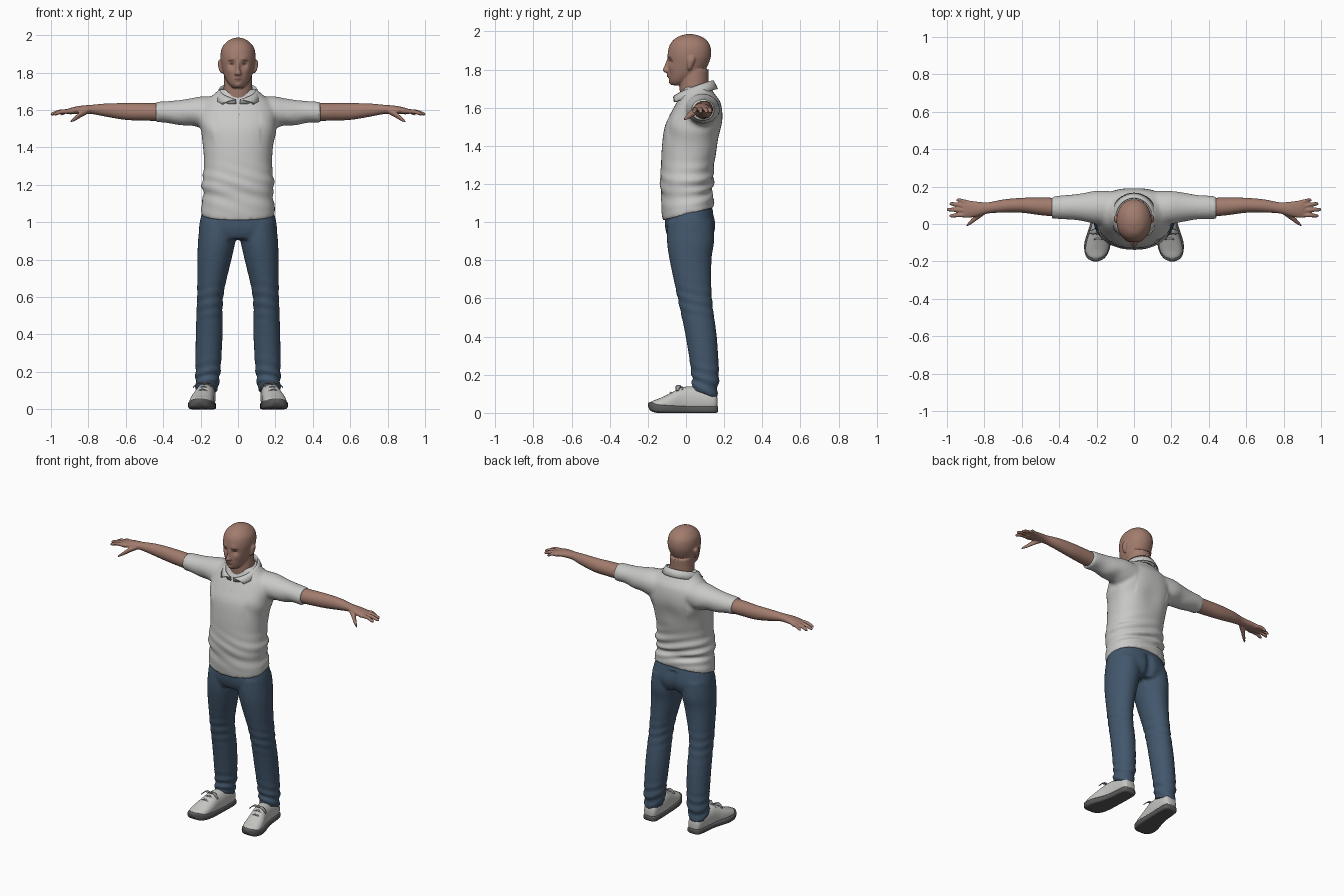
import bpy, bmesh, math
from math import sin, cos, pi, exp
from mathutils import Vector
from mathutils.bvhtree import BVHTree

if "Cube" in bpy.data.objects:
    bpy.data.objects.remove(bpy.data.objects["Cube"])


def material(name, r, g, b):
    m = bpy.data.materials.new(name)
    m.use_nodes = True
    m.diffuse_color = (r, g, b, 1)
    shader = next(n for n in m.node_tree.nodes if n.type == "BSDF_PRINCIPLED")
    shader.inputs["Base Color"].default_value = (r, g, b, 1)
    shader.inputs["Roughness"].default_value = 0.8
    return m


skin = material("skin", 0.36, 0.20, 0.155)
shirt_grey = material("shirt grey", 0.58, 0.58, 0.57)
denim = material("denim blue", 0.055, 0.095, 0.15)
shoe_white = material("shoe white", 0.56, 0.56, 0.54)
rubber = material("sole rubber", 0.10, 0.10, 0.10)
hair_brown = material("brow brown", 0.13, 0.075, 0.055)
lip_pink = material("lip pink", 0.27, 0.12, 0.10)
lace_grey = material("lace grey", 0.30, 0.30, 0.30)


def finish(name, bm, mat):
    bmesh.ops.recalc_face_normals(bm, faces=bm.faces)
    mesh = bpy.data.meshes.new(name)
    bm.to_mesh(mesh)
    bm.free()
    mesh.materials.append(mat)
    mesh.shade_smooth()
    obj = bpy.data.objects.new(name, mesh)
    bpy.context.scene.collection.objects.link(obj)
    return obj


def grid(bm, rows, closed):
    made = [[bm.verts.new(p) for p in row] for row in rows]
    for a, b in zip(made, made[1:]):
        count = len(a)
        for i in range(count if closed else count - 1):
            j = (i + 1) % count
            bm.faces.new((a[i], a[j], b[j], b[i]))
    return made


def spline(rings, steps=4):
    out = []
    for i in range(len(rings) - 1):
        a, b = rings[max(i - 1, 0)], rings[i]
        c, d = rings[i + 1], rings[min(i + 2, len(rings) - 1)]
        for s in range(steps):
            t = s / steps
            out.append([q + 0.5 * t * (r - p + t * (2 * p - 5 * q + 4 * r - e + t * (3 * (q - r) + e - p)))
                        for p, q, r, e in zip(a, b, c, d)])
    return out + [list(rings[-1])]


def loft(bm, axis, rings, side=1, power=2.0, count=32):
    """Rings hold: position on the axis, the two centre values, the two radii."""
    rows = []
    for t, u, v, ru, rv in spline(rings):
        row = []
        for i in range(count):
            c, s = cos(2 * pi * i / count), sin(2 * pi * i / count)
            a = u + ru * math.copysign(abs(c) ** (2 / power), c)
            b = v + rv * math.copysign(abs(s) ** (2 / power), s)
            x, y, z = {"x": (t, a, b), "y": (a, t, b), "z": (a, b, t)}[axis]
            row.append((x * side, y, z))
        rows.append(row)
    made = grid(bm, rows, True)
    bm.faces.new(made[0])
    bm.faces.new(made[-1])


def fuse(name, bm, mat, voxel, smooth, shape=None):
    """Melt overlapping forms into one skin, then sculpt it with a rule."""
    obj = finish(name, bm, mat)
    remesh = obj.modifiers.new("melt", "REMESH")
    remesh.mode = "VOXEL"
    remesh.voxel_size = voxel
    relax = obj.modifiers.new("relax", "SMOOTH")
    relax.iterations = smooth
    view = bpy.context.evaluated_depsgraph_get()
    mesh = bpy.data.meshes.new_from_object(obj.evaluated_get(view))
    obj.modifiers.clear()
    obj.data = mesh
    if shape:
        moved = [v.co + shape(v.co, v.normal) for v in mesh.vertices]
        for v, co in zip(mesh.vertices, moved):
            v.co = co
    mesh.materials.clear()
    mesh.materials.append(mat)
    mesh.shade_smooth()
    return obj


def near(co, x, y, z, r):
    return exp(-((co.x - x) ** 2 + (co.y - y) ** 2 + (co.z - z) ** 2) / r ** 2)


def patch(name, target, mat, x, z, rx, rz, power=2.0, tilt=0.0):
    """Thin painted plate laid on the front of a surface."""
    mesh = target.data
    tree = BVHTree.FromPolygons([v.co for v in mesh.vertices], [p.vertices for p in mesh.polygons])
    bm = bmesh.new()
    rows = []
    for k in (0.05, 0.35, 0.7, 1.0):
        row = []
        for i in range(20):
            c, s = cos(pi * i / 10), sin(pi * i / 10)
            px = x + k * rx * math.copysign(abs(c) ** (2 / power), c)
            pz = z + k * rz * math.copysign(abs(s) ** (2 / power), s) + tilt * (px - x)
            hit = tree.ray_cast(Vector((px, -1, pz)), Vector((0, 1, 0)))[0]
            row.append((px, hit.y - 0.002 if hit else 0, pz))
        rows.append(row)
    bm.faces.new(grid(bm, rows, True)[0])
    return finish(name, bm, mat)


# Shirt: torso and two sleeves, with folds round the waist
bm = bmesh.new()
loft(bm, "z", [(1.04, 0, .012, .2, .135), (1.1, 0, .008, .194, .138), (1.15, 0, .002, .185, .131),
               (1.2, 0, .003, .194, .139), (1.3, 0, .008, .182, .139), (1.4, 0, .022, .187, .148),
               (1.5, 0, .04, .203, .152), (1.57, 0, .056, .21, .136), (1.63, 0, .066, .19, .114),
               (1.67, 0, .062, .145, .09), (1.71, 0, .055, .1, .07)], power=2.3, count=48)
for side in (1, -1):
    loft(bm, "x", [(.08, .08, 1.59, .095, .08), (.19, .088, 1.588, .09, .085), (.26, .09, 1.588, .078, .073),
                   (.34, .09, 1.588, .066, .062), (.44, .088, 1.588, .06, .056)], side)


def shirt_folds(co, n):
    band = exp(-((co.z - 1.19) / 0.09) ** 2) * (0.35 + 0.65 * min(max(co.y * 8 + 0.4, 0), 1))
    out = n * 0.007 * band * sin(co.z * 95 + co.x * 16 + 2 * sin(co.x * 9))
    out += n * 0.004 * sin(co.x * 40 + co.z * 30) * exp(-((co.z - 1.5) / 0.07) ** 2) * (abs(co.x) > 0.12)
    out += Vector((0, 0.012, 0)) * -near(co, 0, .2, 1.45, .08)
    out.z += max(0, 1.2 - co.z) * co.y * 1.6
    return out


shirt = fuse("shirt", bm, shirt_grey, 0.01, 5, shirt_folds)

# Folded collar, open at the throat
bm = bmesh.new()
rows = []
for i in range(41):
    th = 0.1 + (2 * pi - 0.2) * i / 40
    gap = min(th, 2 * pi - th)
    flap = 0.8 * exp(-gap / 0.45) * (1 if th < pi else -1)
    height = 1.657 + 0.088 * ((1 - cos(th)) / 2) ** 0.7
    row = []
    for scale, drop, turn in ((.95, .045, 0), (.97, .005, 0), (1.03, 0, 0), (1.15, .02, .6), (1.27, .045, 1)):
        a = th + flap * turn
        row.append((0.098 * scale * sin(a), 0.038 - 0.102 * scale * cos(a), height - drop * (1 - abs(flap) * .7)))
    rows.append(row)
grid(bm, rows, False)
collar = finish("collar", bm, shirt_grey)
thick = collar.modifiers.new("cloth", "SOLIDIFY")
thick.thickness = 0.006
patch("placket", shirt, shirt_grey, 0.008, 1.60, 0.014, 0.045, 8)
for z in (1.575, 1.61):
    patch("shirt_button", shirt, lace_grey, 0.008, z, 0.004, 0.004)

# Trousers: hips and two legs
bm = bmesh.new()
loft(bm, "z", [(1.1, 0, .012, .18, .118), (1.0, 0, .022, .205, .133),
               (.95, 0, .023, .208, .128), (.91, 0, .022, .2, .11)], power=2.3, count=48)
for side in (1, -1):
    loft(bm, "z", [(1, .108, .022, .095, .12), (.9, .114, .024, .1, .124), (.8, .126, .024, .091, .11),
                   (.6, .149, .046, .07, .09), (.4, .154, .08, .072, .082), (.2, .161, .101, .067, .072),
                   (.14, .165, .098, .062, .068), (.1, .168, .097, .06, .068)], side)


def trouser_folds(co, n):
    low = exp(-((co.z - 0.16) / 0.08) ** 2) + 0.5 * exp(-((co.z - 0.58) / 0.08) ** 2)
    out = n * 0.004 * low * sin(co.z * 110 + co.y * 25 + abs(co.x) * 20)
    out += Vector((0, -0.016, 0)) * exp(-(co.x / 0.025) ** 2) * (co.y > 0.08) * (co.z < 1.05)
    out.z -= max(0, 0.2 - co.z) * (co.y - 0.09) * 3.5
    return out


fuse("trousers", bm, denim, 0.01, 5, trouser_folds)

# Arms with hands
for label, side in (("left", 1), ("right", -1)):
    bm = bmesh.new()
    loft(bm, "x", [(.38, .088, 1.588, .052, .048), (.5, .094, 1.59, .047, .047), (.6, .1, 1.592, .04, .045),
                   (.7, .096, 1.599, .035, .036), (.78, .086, 1.603, .03, .025), (.84, .08, 1.601, .04, .022),
                   (.89, .079, 1.595, .047, .018), (.915, .079, 1.591, .043, .013)], side)
    for y, tip_x, tip_y in ((.114, .948, .128), (.092, .984, .108), (.069, 1.0, .077), (.046, .985, .044)):
        mid = (.89 + tip_x) / 2
        loft(bm, "x", [(.88, y, 1.592, .012, .012), (mid, (y + tip_y) / 2 + .002, 1.592, .0115, .012),
                       (tip_x - .01, tip_y, 1.58, .01, .01), (tip_x + .002, tip_y, 1.577, .005, .005)], side, count=14)
    loft(bm, "x", [(.8, .068, 1.597, .02, .016), (.84, .04, 1.577, .02, .017),
                   (.87, .013, 1.555, .014, .013), (.895, -.008, 1.538, .006, .006)], side, count=14)
    fuse(label + "_arm", bm, skin, 0.005, 3)

# Head, neck, nose and ears
bm = bmesh.new()
loft(bm, "z", [(1.718, 0, -.045, .026, .028), (1.74, 0, -.03, .05, .056), (1.78, 0, -.003, .073, .089),
               (1.83, 0, .012, .087, .106), (1.88, 0, .018, .094, .114), (1.93, 0, .02, .087, .105),
               (1.965, 0, .02, .06, .075), (1.982, 0, .02, .03, .035), (1.987, 0, .02, .006, .006)], power=2.1)
loft(bm, "z", [(1.6, 0, .055, .09, .075), (1.7, 0, .042, .078, .076), (1.8, 0, .045, .074, .075)])
loft(bm, "z", [(1.783, 0, -.09, .012, .012), (1.793, 0, -.096, .02, .026),
               (1.82, 0, -.09, .011, .024), (1.86, 0, -.086, .008, .012)], count=16)
for side in (1, -1):
    loft(bm, "z", [(1.798, .086, .018, .006, .008), (1.815, .092, .02, .01, .014), (1.85, .097, .027, .011, .021),
                   (1.867, .095, .028, .007, .014)], side, count=16)


def face_forms(co, n):
    y = 0.0
    for side in (1, -1):
        y += 0.013 * near(co, side * .034, -.085, 1.846, .018)
        y -= 0.006 * near(co, side * .034, -.09, 1.868, .02)
        y -= 0.004 * near(co, side * .045, -.07, 1.81, .022)
    y -= 0.009 * near(co, 0, -.09, 1.768, .02)
    y += 0.005 * near(co, 0, -.09, 1.75, .012)
    y -= 0.007 * near(co, 0, -.08, 1.733, .018)
    return Vector((0, y, 0))


head = fuse("head", bm, skin, 0.005, 3, face_forms)
patch("lips", head, lip_pink, 0, 1.765, 0.023, 0.005)
for label, side in (("left", 1), ("right", -1)):
    patch(label + "_eye", head, hair_brown, side * .034, 1.846, 0.012, 0.0045)
    patch(label + "_eyebrow", head, hair_brown, side * .036, 1.866, 0.019, 0.003, 2.0, -.12 * side)

# Shoes: upper, sole and laces
for label, side in (("left", 1), ("right", -1)):
    bm = bmesh.new()
    loft(bm, "y", [(.165, .166, .05, .022, .026), (.145, .166, .06, .044, .055), (.05, .17, .066, .05, .07),
                   (-.02, .178, .06, .052, .074), (-.08, .19, .048, .06, .056), (-.14, .199, .04, .06, .036),
                   (-.178, .203, .036, .042, .026), (-.195, .205, .036, .014, .01)], side, 2.3)
    for v in bm.verts:
        v.co.z = max(v.co.z, 0.012)
    finish(label + "_shoe", bm, shoe_white)
    bm = bmesh.new()
    loft(bm, "y", [(.168, .166, .02, .026, .014), (.145, .166, .018, .048, .02), (.02, .174, .017, .055, .02),
                   (-.09, .193, .02, .07, .023), (-.15, .2, .025, .064, .025), (-.185, .204, .034, .043, .023),
                   (-.2, .205, .042, .012, .008)], side, 4)
    for v in bm.verts:
        v.co.z = max(v.co.z, 0)
    finish(label + "_sole", bm, rubber)
    bm = bmesh.new()
    for y, z, x in ((-.02, .134, .178), (-.05, .121, .184), (-.08, .106, .19)):
        loft(bm, "x", [(x - .034, y, z - .014, .004, .004), (x, y, z, .006, .005),
                       (x + .034, y, z - .014, .004, .004)], side, count=8)
    for way in (1, -1):
        loft(bm, "x", [(.18, -.03, .134, .005, .005), (.18 + way * .03, -.04, .142, .014, .004),
                       (.18 + way * .06, -.045, .118, .008, .004)], side, count=8)
    finish(label + "_laces", bm, lace_grey)
